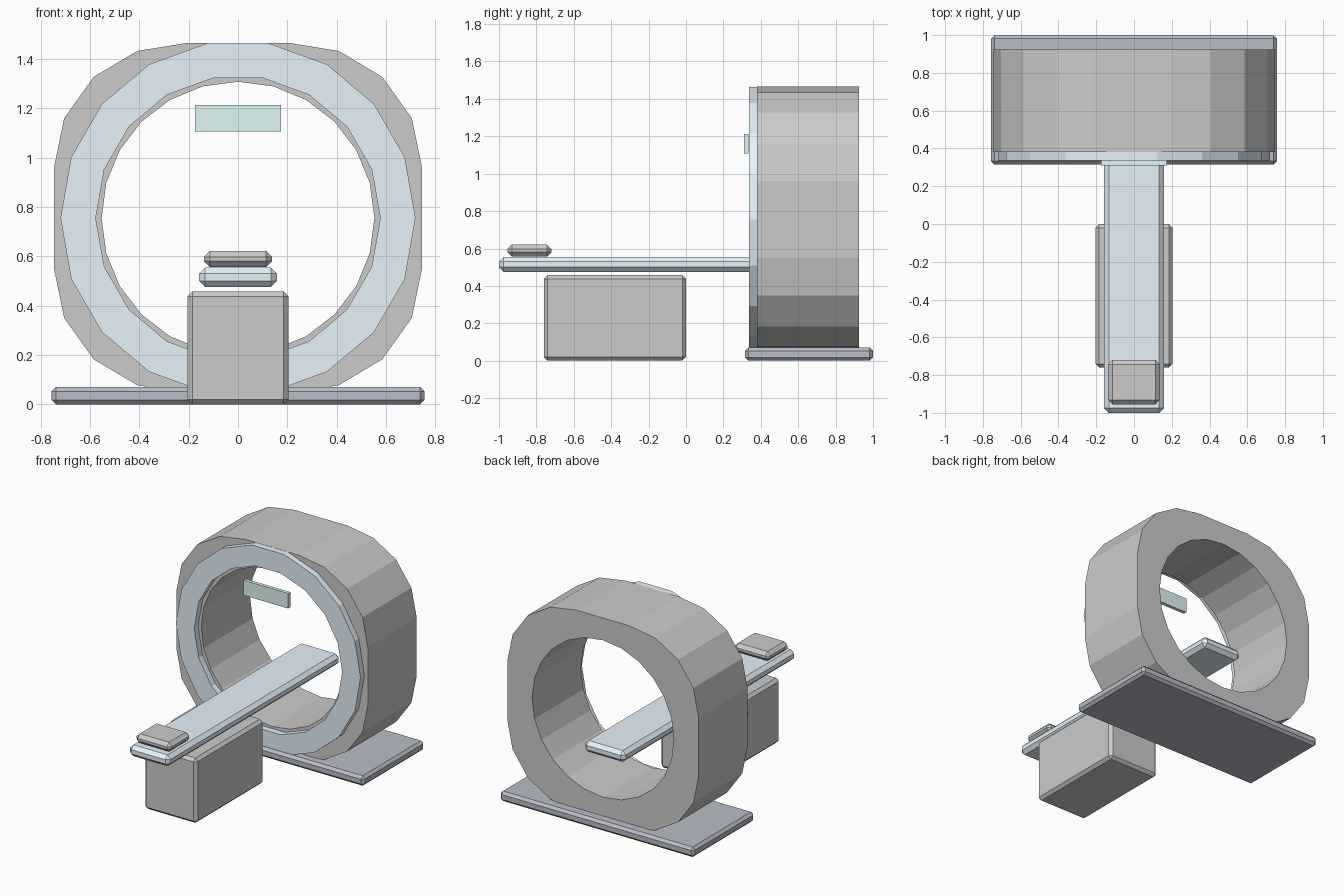
import bpy, bmesh
from math import sin, cos, pi

if "Cube" in bpy.data.objects:
    bpy.data.objects.remove(bpy.data.objects["Cube"])

CZ = 0.755  # height of the bore axis


def material(name, rgb):
    m = bpy.data.materials.new(name)
    m.diffuse_color = (*rgb, 1)
    m.use_nodes = True
    m.node_tree.nodes["Principled BSDF"].inputs["Base Color"].default_value = m.diffuse_color
    return m


blue = material("pale_blue", (0.79, 0.89, 0.96))
dark = material("slate", (0.49, 0.51, 0.57))
teal = material("pale_teal", (0.74, 0.93, 0.91))


def finish(name, bm, mat):
    bmesh.ops.recalc_face_normals(bm, faces=bm.faces)
    me = bpy.data.meshes.new(name)
    bm.to_mesh(me)
    bm.free()
    ob = bpy.data.objects.new(name, me)
    bpy.context.collection.objects.link(ob)
    if mat:
        me.materials.append(mat)
    return ob


def box(name, half_x, y, z, bevel=0, mat=None):
    bm = bmesh.new()
    bmesh.ops.create_cube(bm, size=1)
    for v in bm.verts:
        v.co = (v.co.x * 2 * half_x, (y[0] + y[1]) / 2 + v.co.y * (y[1] - y[0]),
                (z[0] + z[1]) / 2 + v.co.z * (z[1] - z[0]))
    ob = finish(name, bm, mat)
    if bevel:
        mod = ob.modifiers.new("chamfer", "BEVEL")
        mod.width, mod.segments = bevel, 1
    return ob


def circle(r, n, phase=0):
    return [(r * cos(2 * pi * i / n + phase), r * sin(2 * pi * i / n + phase)) for i in range(n)]


def tube(name, outer, inner, y0, y1, mat=None):
    """Extrude the area between two (x, z) outlines from y0 to y1."""
    bm = bmesh.new()
    edges = []
    for loop in (outer, inner):
        vs = [bm.verts.new((x, y0, CZ + z)) for x, z in loop]
        edges += [bm.edges.new((vs[i - 1], vs[i])) for i in range(len(vs))]
    bmesh.ops.triangle_fill(bm, edges=edges, use_beauty=True)
    ext = bmesh.ops.extrude_face_region(bm, geom=bm.faces[:], use_keep_orig=True)
    for g in ext["geom"]:
        if isinstance(g, bmesh.types.BMVert):
            g.co.y = y1
    bmesh.ops.dissolve_limit(bm, angle_limit=0.001, verts=bm.verts, edges=bm.edges)
    return finish(name, bm, mat)


# Gantry: rounded-square housing, mirrored from one quadrant, with a round bore
q = [(0.746, 0.206), (0.705, 0.405), (0.585, 0.573), (0.408, 0.678), (0.208, 0.71)]
half = q + [(-x, z) for x, z in reversed(q)]
housing = half + [(-x, -z) for x, z in half]
tube("gantry_housing", housing, circle(0.553, 24), 0.38, 0.925)

# Front trim ring
tube("front_ring", circle(0.72, 18), circle(0.577, 18), 0.336, 0.38, blue)

# Floor plate, couch and display
box("floor_plate", 0.757, (0.315, 1.0), (0, 0.07), 0.018, dark)
box("couch_pedestal", 0.205, (-0.76, 0), (0, 0.457), 0.02)
box("couch_top", 0.158, (-1.0, 0.92), (0.475, 0.555), 0.025, blue)
box("head_rest", 0.138, (-0.955, -0.72), (0.556, 0.622), 0.024)
box("display_panel", 0.174, (0.31, 0.335), (1.107, 1.213), 0, teal)
